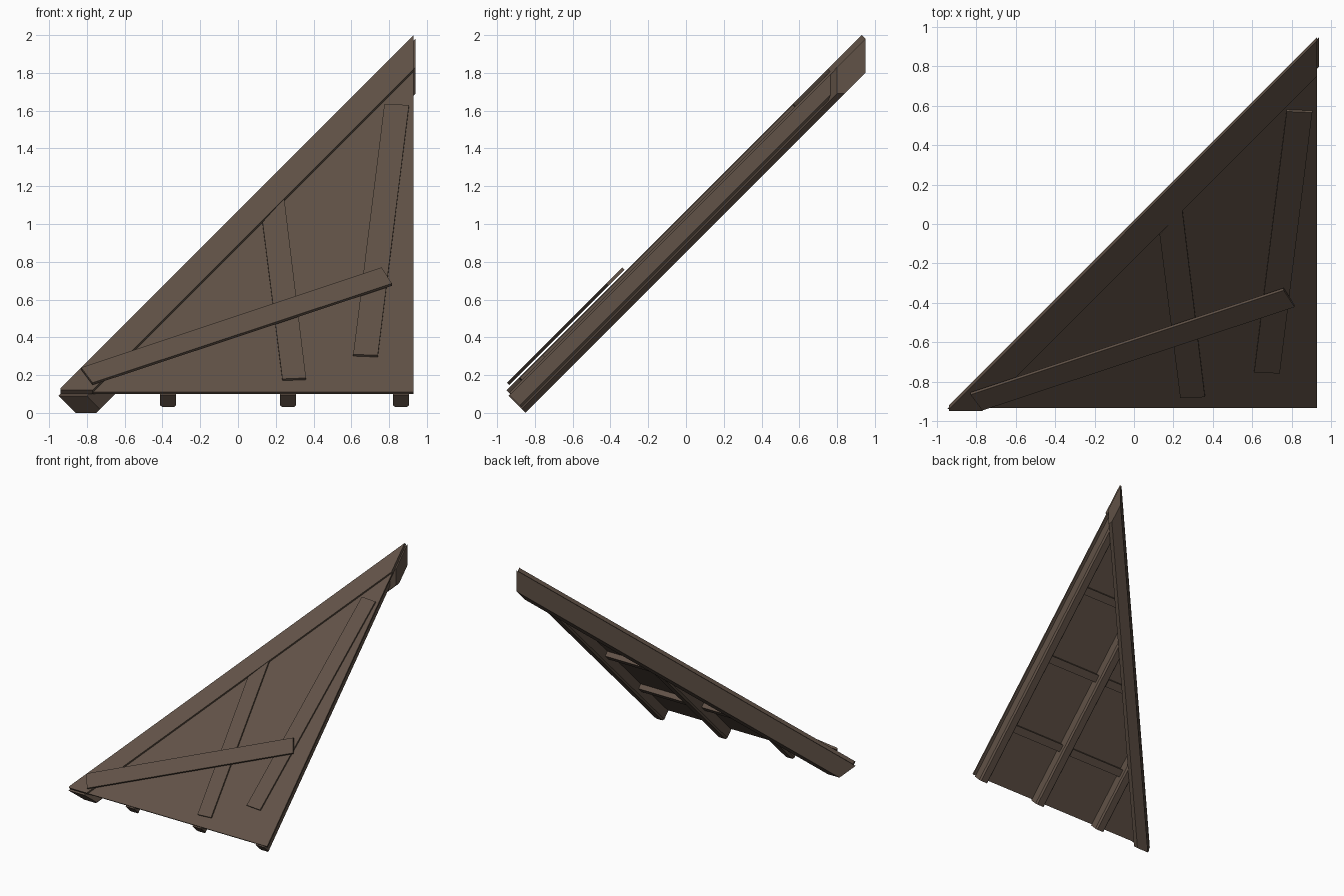
import bpy

if "Cube" in bpy.data.objects:
    bpy.data.objects.remove(bpy.data.objects["Cube"])

# One weathered wood colour
wood = bpy.data.materials.new("weathered brown wood")
wood.diffuse_color = (0.120, 0.085, 0.063, 1)
wood.use_nodes = True
wood.node_tree.nodes["Principled BSDF"].inputs["Base Color"].default_value = wood.diffuse_color


def solid(name, ring_a, ring_b):
    """Closed prism between two matching outlines."""
    n = len(ring_a)
    faces = [list(range(n)), list(range(2 * n - 1, n - 1, -1))]
    faces += [[i, i + n, (i + 1) % n + n, (i + 1) % n] for i in range(n)]
    me = bpy.data.meshes.new(name)
    me.from_pydata(ring_a + ring_b, [], faces)
    import bmesh
    bm = bmesh.new()
    bm.from_mesh(me)
    bmesh.ops.recalc_face_normals(bm, faces=bm.faces)
    bm.to_mesh(me)
    bm.free()
    me.materials.append(wood)
    ob = bpy.data.objects.new(name, me)
    bpy.context.collection.objects.link(ob)
    return ob


def at(x, s, d):
    """Point on the 45 degree roof: s = y + z (up the slope), d = z - y (height off it)."""
    return (x, (s - d) / 2, (s + d) / 2)


def board(name, pts, d0, d1):
    """Flat board from its (x, z) outline seen from the front, d1 = top, d0 = underside."""
    solid(name, [at(x, 2 * z - d1, d1) for x, z in pts],
          [at(x, 2 * z - d1, d0) for x, z in pts])


# Roof sheet and the hip board along its sloping edge
board("roof_panel", [(-0.92, 0.11), (0.93, 0.11), (0.93, 1.96)], 1.025, 1.045)
board("hip_board", [(-0.94, 0.12), (-0.94, 0.13), (0.93, 2.0), (0.93, 1.82), (-0.77, 0.12)],
      1.03, 1.07)

# Patch planks nailed on top
board("patch_plank_right", [(0.61, 0.31), (0.74, 0.305), (0.905, 1.63), (0.775, 1.635)], 1.04, 1.064)
board("patch_plank_middle", [(0.235, 0.18), (0.36, 0.185), (0.245, 1.135), (0.13, 1.01)], 1.04, 1.064)
board("patch_plank_diagonal", [(-0.77, 0.16), (0.815, 0.685), (0.76, 0.77), (-0.83, 0.24)], 1.083, 1.107)

# Hip beam: vertical sides, chamfered inner lower edge; a = y - x
hip = [(0.01, 1.03), (0.01, 0.85), (-0.10, 0.85), (-0.14, 0.89), (-0.14, 1.03)]
low, high = [], []
for a, d in hip:
    x, y, z = at(0, -0.85, d)
    low.append((y - a, y, z))
    high.append((0.94, 0.94 + a, 0.94 + a + d))
solid("hip_beam", low, high)

# Rafters with chamfered lower edges, running up into the hip beam
for i, cx in enumerate((-0.37, 0.265, 0.863)):
    prof = [(-0.042, 1.03), (-0.042, 0.92), (-0.03, 0.90), (0.03, 0.90), (0.042, 0.92), (0.042, 1.03)]
    end = 2 * (cx - 0.10) + 1.03
    solid(f"rafter_{i + 1}", [at(cx + px, -0.84, d) for px, d in prof],
          [at(cx + px, end, d) for px, d in prof])

# Cross battens under the sheet
for i, v in enumerate((-0.10, 0.54, 1.17)):
    s = v * 2 ** 0.5
    x0 = (s - 1.0) / 2 + 0.06
    prof = [(s - 0.045, 0.965), (s + 0.045, 0.965), (s + 0.045, 1.03), (s - 0.045, 1.03)]
    solid(f"batten_{i + 1}", [at(x0, ps, d) for ps, d in prof],
          [at(0.86, ps, d) for ps, d in prof])
